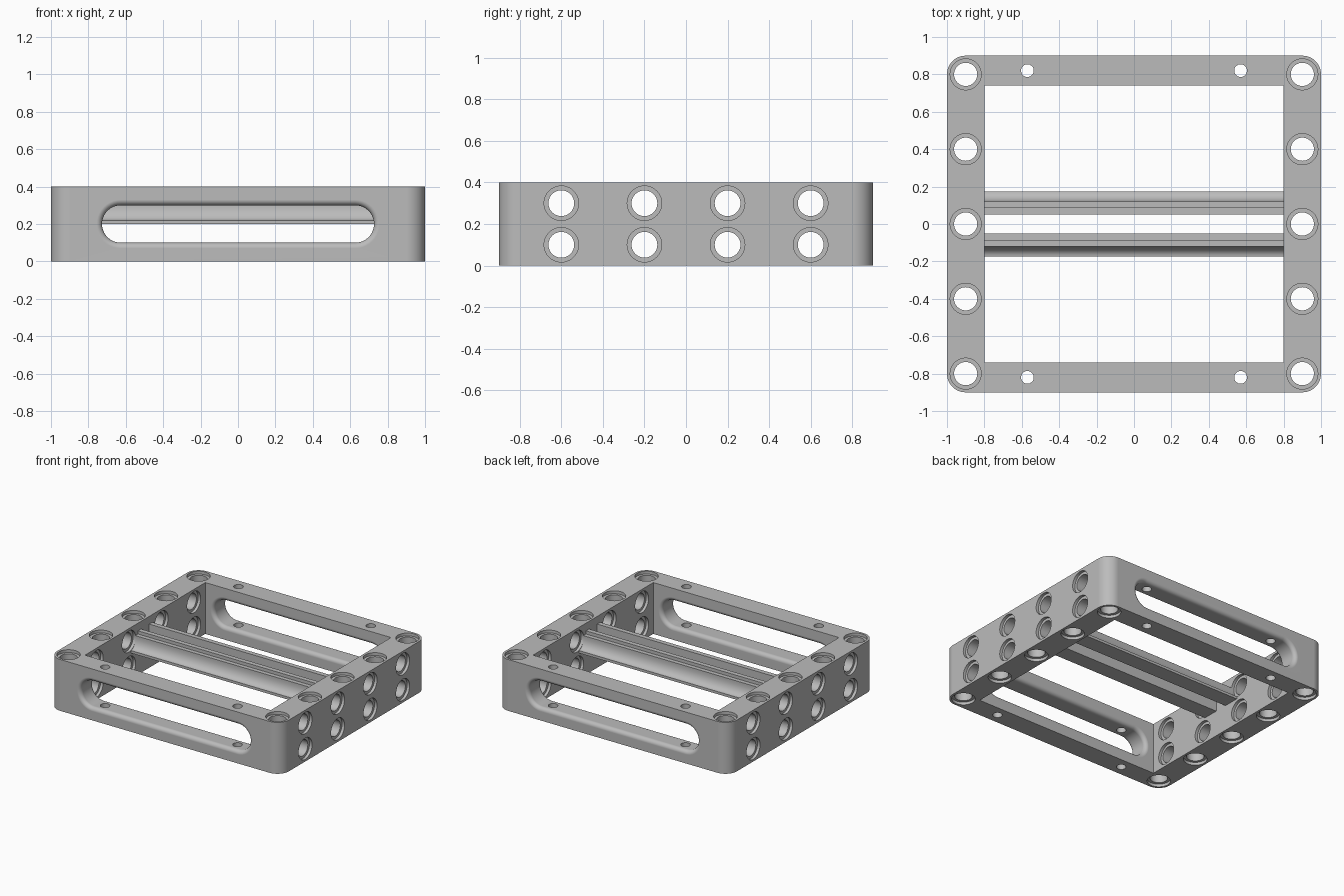
import bpy, bmesh
from math import sin, cos, pi, radians
from mathutils import Matrix, Vector

cube = bpy.data.objects.get("Cube")
if cube:
    bpy.data.objects.remove(cube, do_unlink=True)

grey = bpy.data.materials.new("plain grey")
grey.use_nodes = True
colour = (0.5, 0.5, 0.5, 1)
grey.diffuse_color = colour
grey.node_tree.nodes["Principled BSDF"].inputs["Base Color"].default_value = colour


def stadium(radius, half, steps=20):
    """Rounded slot outline; a circle when half is zero."""
    pts = []
    for side in (1, -1):
        for i in range(steps + 1 if half else steps):
            a = -pi / 2 + pi * i / steps + (0 if side > 0 else pi)
            pts.append((side * half + radius * cos(a), radius * sin(a)))
    return pts


def loft(bm, outlines, matrix):
    """Join (outline, depth) sections into a closed solid along local z."""
    rings = [[bm.verts.new(matrix @ Vector((x, y, d))) for x, y in o] for o, d in outlines]
    n = len(rings[0])
    for low, high in zip(rings, rings[1:]):
        for i in range(n):
            j = (i + 1) % n
            bm.faces.new((low[i], low[j], high[j], high[i]))
    bm.faces.new(rings[0][::-1])
    bm.faces.new(rings[-1])


def make_object(name, bm):
    bmesh.ops.recalc_face_normals(bm, faces=bm.faces[:])
    mesh = bpy.data.meshes.new(name)
    bm.to_mesh(mesh)
    bm.free()
    mesh.materials.append(grey)
    obj = bpy.data.objects.new(name, mesh)
    bpy.context.collection.objects.link(obj)
    return obj


def smooth(obj):
    bpy.ops.object.select_all(action='DESELECT')
    obj.select_set(True)
    bpy.context.view_layer.objects.active = obj
    bpy.ops.object.shade_smooth_by_angle(angle=radians(35))
    mod = obj.modifiers.new("weighted normals", 'WEIGHTED_NORMAL')
    mod.keep_sharp = True


def cut(target, cutter):
    mod = target.modifiers.new("cut", 'BOOLEAN')
    mod.operation = 'DIFFERENCE'
    mod.solver = 'EXACT'
    mod.object = cutter
    bpy.context.view_layer.update()
    graph = bpy.context.evaluated_depsgraph_get()
    mesh = bpy.data.meshes.new_from_object(target.evaluated_get(graph))
    target.modifiers.clear()
    target.data = mesh
    bpy.data.objects.remove(cutter, do_unlink=True)


ALONG_X = Matrix.Rotation(pi / 2, 4, 'Y')
ALONG_Y = Matrix.Rotation(pi / 2, 4, 'X')


def pin_hole(bm, length, matrix):
    """Through hole with a shallow wider recess at both ends."""
    h, step, over = length / 2, 0.022, 0.02
    profile = [(0.083, -h - over), (0.083, step - h), (0.062, step - h),
               (0.062, h - step), (0.083, h - step), (0.083, h + over)]
    loft(bm, [(stadium(r, 0), d) for r, d in profile], matrix)


# Frame block with rounded vertical corners
bm = bmesh.new()
corner = 0.1
outline = []
for k, (sx, sy) in enumerate([(1, 1), (-1, 1), (-1, -1), (1, -1)]):
    for i in range(13):
        a = (k + i / 12) * pi / 2
        outline.append((sx * (1 - corner) + corner * cos(a), sy * (0.9 - corner) + corner * sin(a)))
loft(bm, [(outline, 0), (outline, 0.4)], Matrix())
frame = make_object("frame", bm)

# Central opening
bm = bmesh.new()
bmesh.ops.create_cube(bm, size=1, matrix=Matrix.Translation((0, 0, 0.2)) @ Matrix.Diagonal((1.6, 1.48, 1, 1)))
cut(frame, make_object("opening_cutter", bm))

# Long slots through the front and back bars, with rounded rims
bm = bmesh.new()
rim, half_wall = 0.03, 0.08
arc = [i / 8 * pi / 2 for i in range(9)]
inner = [(0.1 + rim * (1 - sin(a)), -half_wall + rim * (1 - cos(a))) for a in arc]
slot = [(0.1 + rim, -half_wall - 0.02)] + inner
slot += [(r, -d) for r, d in slot[::-1]]
for side in (-1, 1):
    loft(bm, [(stadium(r, 0.627), d) for r, d in slot],
         Matrix.Translation((0, side * 0.82, 0.2)) @ ALONG_Y)
cut(frame, make_object("slot_cutter", bm))

# Pin holes in the side bars: vertical ones and pairs running sideways
bm = bmesh.new()
for side in (-0.9, 0.9):
    for k in range(-2, 3):
        pin_hole(bm, 0.4, Matrix.Translation((side, k * 0.4, 0.2)))
    for y in (-0.6, -0.2, 0.2, 0.6):
        for z in (0.1, 0.3):
            pin_hole(bm, 0.2, Matrix.Translation((side, y, z)) @ ALONG_X)
cut(frame, make_object("pin_hole_cutter", bm))

# Small vertical holes in the front and back bars
bm = bmesh.new()
for x in (-0.57, 0.57):
    for y in (-0.82, 0.82):
        loft(bm, [(stadium(0.034, 0), -0.1), (stadium(0.034, 0), 0.5)], Matrix.Translation((x, y, 0)))
cut(frame, make_object("small_hole_cutter", bm))
smooth(frame)

# Two mirrored cross rails: stepped top and a hollow curved outer side
curve = [(0.175 - 0.055 * sin(a), 0.3 - 0.08 * cos(a)) for a in arc]
section = [(0.05, 0.2), (0.175, 0.2)] + curve + [(0.12, 0.315), (0.087, 0.315), (0.087, 0.34), (0.05, 0.34)]
for name, side in (("front_rail", -1), ("back_rail", 1)):
    bm = bmesh.new()
    ends = [[bm.verts.new((x, side * y, z)) for y, z in section] for x in (-0.8, 0.8)]
    n = len(section)
    for i in range(n):
        j = (i + 1) % n
        bm.faces.new((ends[0][i], ends[0][j], ends[1][j], ends[1][i]))
    for end in ends:
        bm.faces.new(end)
    smooth(make_object(name, bm))
